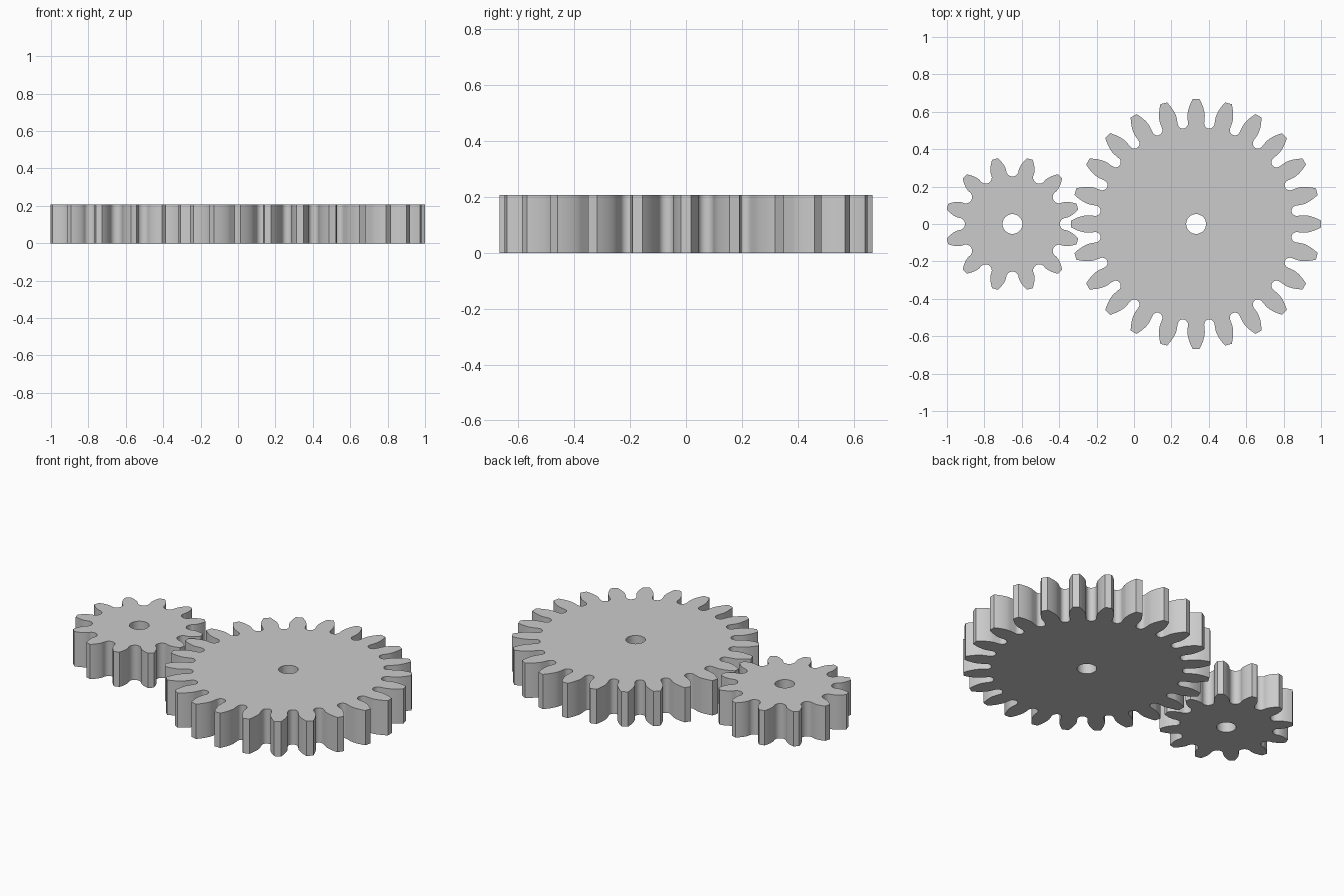
import bpy
import bmesh
from math import pi, sin, cos, tan, acos, radians, sqrt

cube = bpy.data.objects.get("Cube")
if cube:
    bpy.data.objects.remove(cube)

MODULE = 0.0514
PRESSURE = radians(20)
HEIGHT = 0.207
BORE = 0.053

steel = bpy.data.materials.new("grey_steel")
steel.use_nodes = True
GREY = (0.6, 0.6, 0.6, 1)
steel.diffuse_color = GREY
steel.node_tree.nodes["Principled BSDF"].inputs["Base Color"].default_value = GREY


def involute(a):
    return tan(a) - a


def half_tooth(teeth, root):
    """Polar points (radius, angle) from the valley middle up to the tip corner."""
    pitch = MODULE * teeth / 2
    tip = pitch + MODULE
    base = pitch * cos(PRESSURE)
    flank = pi / (2 * teeth) + involute(PRESSURE)
    valley = pi / teeth
    # Round valley that runs tangent into the radial part of the flank
    s = sin(valley - flank)
    centre = root / (1 - s)
    r = centre * s
    pts = []
    sweep = pi / 2 - (valley - flank)
    for i in range(7):
        t = sweep * i / 6
        x, y = centre - r * cos(t), r * sin(t)
        pts.append((sqrt(x * x + y * y), valley - y / x))
    # Involute flank
    start = max(base, pts[-1][0] + 0.001)
    for i in range(8):
        rad = start + (tip - start) * i / 7
        pts.append((rad, flank - involute(acos(min(1, base / rad)))))
    return pts


def make_gear(name, teeth, root, x, phase):
    half = half_tooth(teeth, root)
    tooth = [(r, -a) for r, a in half] + [(r, a) for r, a in reversed(half[1:])]
    outline = [(r, a + phase + 2 * pi * k / teeth) for k in range(teeth) for r, a in tooth]
    bore = [(BORE, 2 * pi * i / 48) for i in range(48)]

    bm = bmesh.new()
    edges = []
    for loop in (outline, bore):
        vs = [bm.verts.new((r * cos(a), r * sin(a), 0)) for r, a in loop]
        edges += [bm.edges.new((v, vs[i - 1])) for i, v in enumerate(vs)]
    # Flat face with the bore left open, raised to the gear's thickness
    bmesh.ops.triangle_fill(bm, use_beauty=True, edges=edges)
    raised = bmesh.ops.extrude_face_region(bm, geom=bm.faces[:], use_keep_orig=True)
    top = [v for v in raised["geom"] if isinstance(v, bmesh.types.BMVert)]
    bmesh.ops.translate(bm, verts=top, vec=(0, 0, HEIGHT))
    bmesh.ops.recalc_face_normals(bm, faces=bm.faces[:])

    mesh = bpy.data.meshes.new(name)
    bm.to_mesh(mesh)
    bm.free()
    mesh.materials.append(steel)
    obj = bpy.data.objects.new(name, mesh)
    obj.location.x = x
    bpy.context.collection.objects.link(obj)
    bpy.ops.object.select_all(action="DESELECT")
    obj.select_set(True)
    bpy.context.view_layer.objects.active = obj
    bpy.ops.object.shade_smooth_by_angle(angle=radians(30))


# Driven wheel and the small pinion beside it
make_gear("large_gear", 24, 0.515, 0.332, 0)
make_gear("small_gear", 12, 0.254, -0.65, pi / 12)
